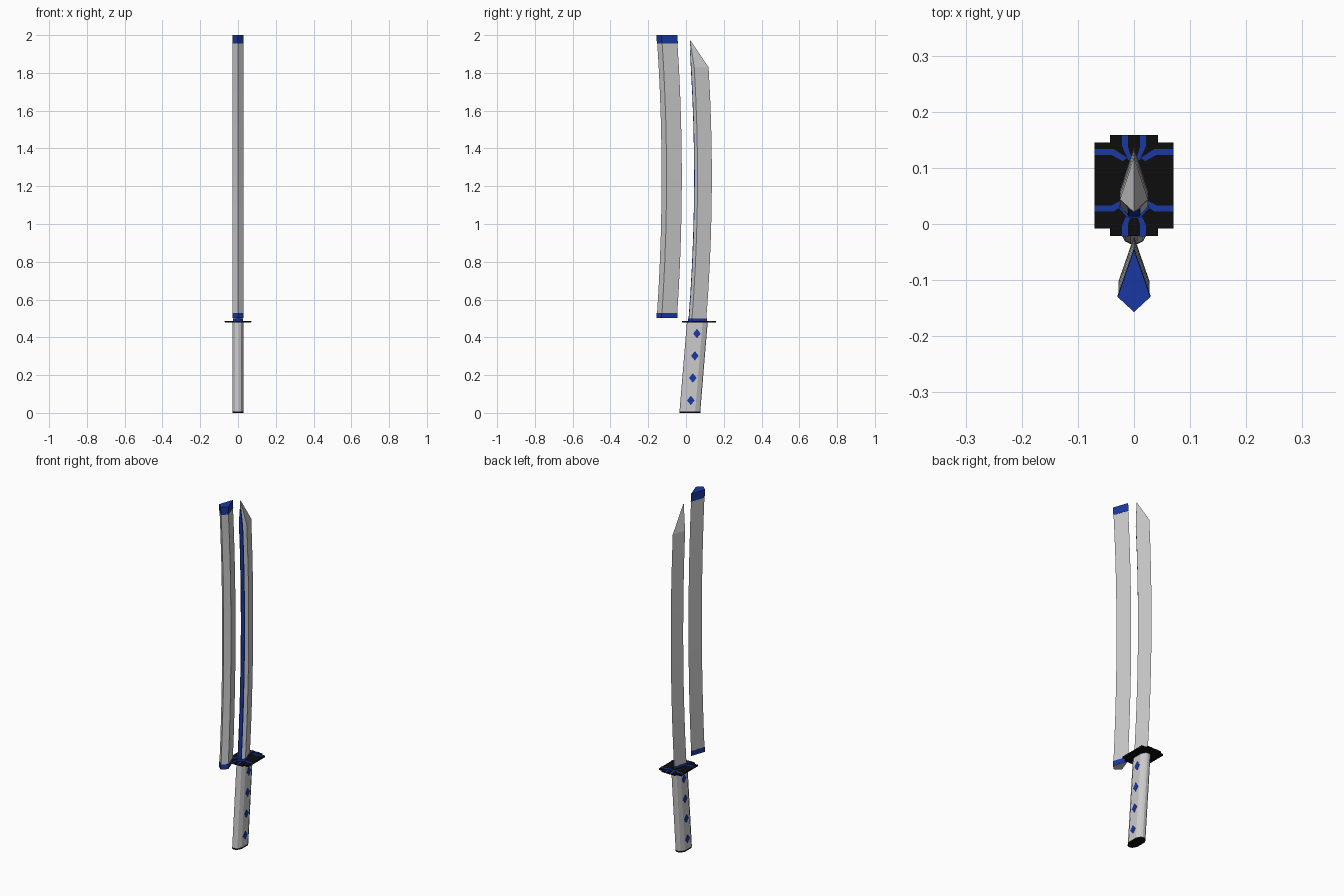
import bpy, bmesh

if "Cube" in bpy.data.objects:
    bpy.data.objects.remove(bpy.data.objects["Cube"])


def material(name, rgb):
    m = bpy.data.materials.new(name)
    m.diffuse_color = (*rgb, 1)
    m.use_nodes = True
    m.node_tree.nodes["Principled BSDF"].inputs["Base Color"].default_value = m.diffuse_color
    return m


BLUE = material("blue", (0.01, 0.04, 0.36))
BLACK = material("black", (0.004, 0.004, 0.004))


def loft(name, rings, mat=None):
    """Skin a list of closed rings (equal point counts) and cap both ends."""
    bm = bmesh.new()
    vs = [[bm.verts.new(p) for p in r] for r in rings]
    n = len(rings[0])
    for a, b in zip(vs, vs[1:]):
        for i in range(n):
            j = (i + 1) % n
            bm.faces.new((a[i], a[j], b[j], b[i]))
    bm.faces.new(vs[0])
    bm.faces.new(vs[-1])
    bmesh.ops.remove_doubles(bm, verts=bm.verts, dist=1e-5)
    bmesh.ops.recalc_face_normals(bm, faces=bm.faces)
    me = bpy.data.meshes.new(name)
    bm.to_mesh(me)
    bm.free()
    ob = bpy.data.objects.new(name, me)
    bpy.context.collection.objects.link(ob)
    if mat:
        me.materials.append(mat)
    return ob


def ring(section, y, z, s=1.0, pivot=0.0):
    return [(x * s, y + pivot + (v - pivot) * s, z) for x, v in section]


def steps(a, b, n):
    return [a + (b - a) * i / n for i in range(n + 1)]


def bow(z, top, depth, half):
    return top - depth * ((z - 1.25) / half) ** 2


# scabbard: kite section swept along a shallow arc, blue end caps
KITE = [(0, 0), (0.028, 0.026), (0, 0.107), (-0.028, 0.026)]


def sheath_y(z):
    return bow(z, -0.129, 0.026, 0.75)


loft("scabbard", [ring(KITE, sheath_y(z), z) for z in steps(0.502, 1.99, 10)])
for name, z0, z1 in (("scabbard_mouth_band", 0.503, 0.53), ("scabbard_end_cap", 1.955, 2.0)):
    loft(name, [ring(KITE, sheath_y(z), z, 1.04, 0.05) for z in (z0, z1)], BLUE)

# blade: flat spine, bevel, long edge, closing to a point at the spine
BLADE = [(-0.01, 0), (0.01, 0), (0.025, 0.016), (0, 0.092), (-0.025, 0.016)]
SPINE = [(-0.01, -0.002), (0.01, -0.002), (0.013, 0.005), (-0.013, 0.005)]


def blade_y(z):
    return bow(z, 0.045, 0.03, 0.76)


levels = steps(0.48, 1.83, 9)
blade = [ring(BLADE, blade_y(z), z) for z in levels]
loft("blade", blade + [[(0, 0.021, 1.975)] * 5])
loft("blade_spine_inlay", [ring(SPINE, blade_y(z), z) for z in levels]
     + [ring(SPINE, blade_y(1.92), 1.92, 0.3)], BLUE)
loft("blade_collar", [ring(BLADE, blade_y(0.49), z, 1.1, 0.046) for z in (0.48, 0.5)], BLUE)

# handle: leaning eight-sided grip with a black butt plate
GRIP = [(0.028, -0.028), (0.028, 0.028), (0.016, 0.05), (0.006, 0.055), (-0.006, 0.055),
        (-0.016, 0.05), (-0.028, 0.028), (-0.028, -0.028), (-0.016, -0.05),
        (-0.006, -0.055), (0.006, -0.055), (0.016, -0.05)]


def grip_y(z):
    return 0.02 + 0.083 * z


loft("handle", [ring(GRIP, grip_y(z), z) for z in steps(0.006, 0.48, 4)])
loft("handle_butt", [ring(GRIP, grip_y(z), z, 1.01) for z in (0, 0.008)], BLACK)

# diamond studs on both sides of the grip
for i, z in enumerate((0.066, 0.185, 0.302, 0.42)):
    y = grip_y(z) + 0.001 * i
    rings = [[(x, y - 0.02, z), (x, y, z - 0.025), (x, y + 0.02, z), (x, y, z + 0.025)]
             for x in (-0.0295, 0.0295)]
    loft(f"handle_diamonds_{i + 1}", rings, BLUE)

# guard: plus-shaped plate
q = [(0.07, 0.0765), (0.043, 0.0765), (0.043, 0.09)]
PLATE = (q + [(-x, y) for x, y in reversed(q)] + [(-x, -y) for x, y in q]
         + [(x, -y) for x, y in reversed(q)])
loft("guard", [ring(PLATE, 0.0685, z) for z in (0.478, 0.486)], BLACK)

# guard inlays: bent stripes running from the rim towards the blade
SIDE = [(0.0705, 0.045), (0.0705, 0.056), (0.037, 0.056), (0.012, 0.04), (0.02, 0.034), (0.04, 0.045)]
END = [(0.011, 0.0905), (0.021, 0.0905), (0.021, 0.07), (0.01, 0.045), (0.004, 0.048), (0.011, 0.07)]
for name, shape, cy in (("guard_side_stripe", SIDE, 0.078), ("guard_end_stripe", END, 0.0685)):
    for sx in (-1, 1):
        for sy in (-1, 1):
            sec = [(x * sx, y * sy) for x, y in shape]
            loft(name, [ring(sec, cy, z) for z in (0.48, 0.4875)], BLUE)
